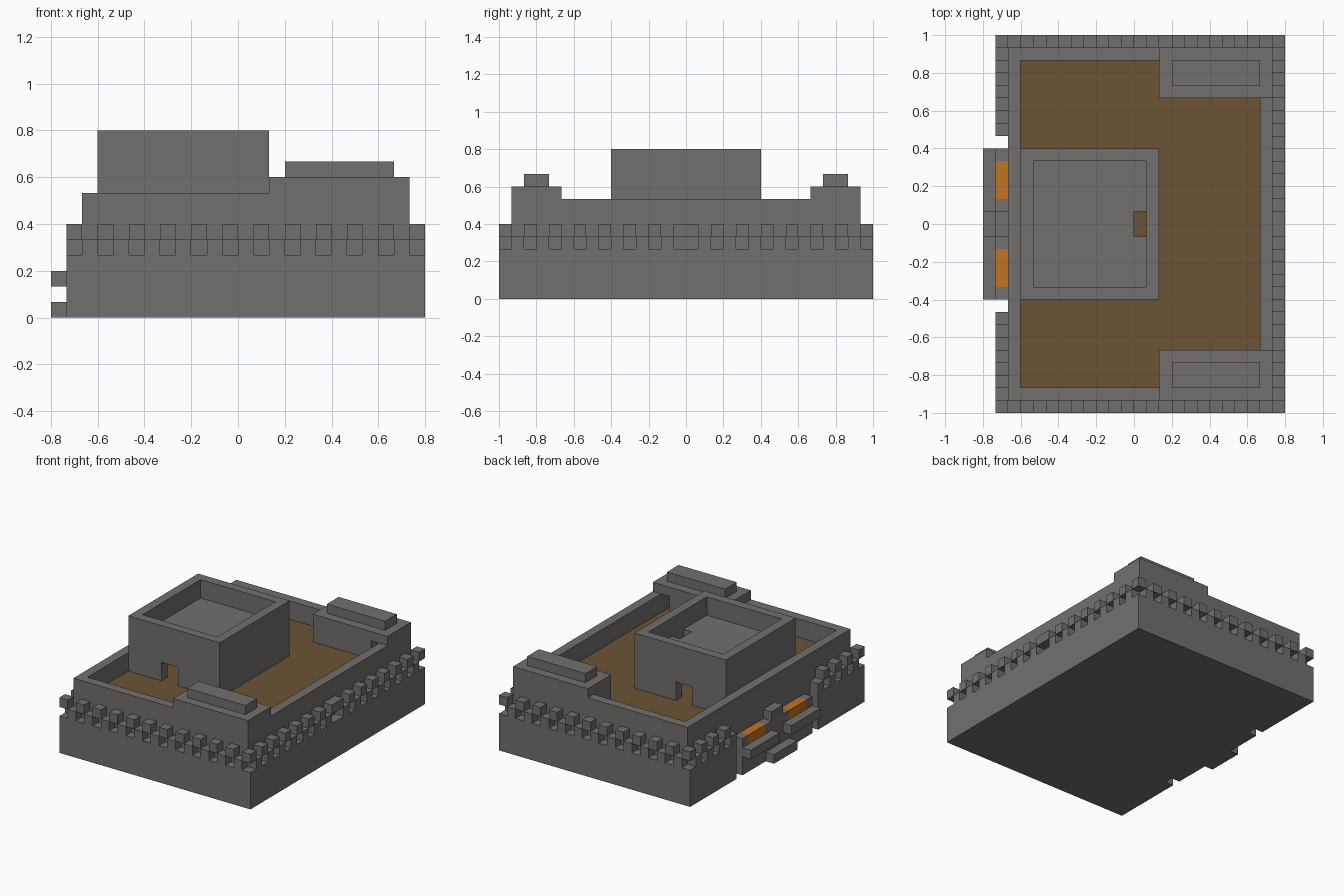
import bpy
import bmesh

U = 1 / 15  # one building block

default = bpy.data.objects.get("Cube")
if default:
    bpy.data.objects.remove(default, do_unlink=True)


def material(name, rgb):
    mat = bpy.data.materials.new(name)
    mat.use_nodes = True
    mat.diffuse_color = (*rgb, 1)
    mat.node_tree.nodes["Principled BSDF"].inputs["Base Color"].default_value = (*rgb, 1)
    return mat


STONE = material("grey stone", (0.165, 0.163, 0.158))
WOOD = material("brown planks", (0.15, 0.088, 0.034))
GLOW = material("orange glow", (0.55, 0.17, 0.014))


def blocks(name, spans, mat=STONE):
    """One object made of boxes; each span is (x0, x1, y0, y1, z0, z1) in blocks."""
    bm = bmesh.new()
    for x0, x1, y0, y1, z0, z1 in spans:
        cube = bmesh.ops.create_cube(bm, size=1)["verts"]
        for v in cube:
            v.co.x = (x1 if v.co.x > 0 else x0) * U
            v.co.y = (y1 if v.co.y > 0 else y0) * U
            v.co.z = (z1 if v.co.z > 0 else z0) * U
    mesh = bpy.data.meshes.new(name)
    bm.to_mesh(mesh)
    bm.free()
    mesh.materials.append(mat)
    obj = bpy.data.objects.new(name, mesh)
    bpy.context.collection.objects.link(obj)
    return obj


def both(spans):
    """Add the copy of each span mirrored across y = 0."""
    return spans + [(a, b, -d, -c, e, f) for a, b, c, d, e, f in spans]


def ring(x0, x1, y, z0, z1):
    """Four walls, one block thick."""
    return both([(x0, x1, y - 1, y, z0, z1)]) + [
        (x0, x0 + 1, 1 - y, y - 1, z0, z1), (x1 - 1, x1, 1 - y, y - 1, z0, z1)]


# Foundation, with a slot on each side of the gate
blocks("foundation", [(-10, 12, -15, 15, 0, 4)] + both([(-11, -10, 7, 15, 0, 4)]))

# Rampart and courtyard floor
blocks("rampart", ring(-10, 11, 14, 4, 8))
blocks("courtyard_floor", [(-9, 10, -13, 13, 4, 6)], WOOD)

# Battlements: blocks alternate between a low and a raised course
cells = set()
for i in range(23):
    cells |= {(i - 11, 14, i % 2), (i - 11, -15, i % 2)}
for i in range(15):
    for y in (14 - i, i - 15):
        cells.add((11, y, i % 2))
        if i < 8:
            cells.add((-11, y, i % 2))
blocks("battlements", [(x, x + 1, y, y + 1, 5 - low, 6 - low)
                       for x, y, low in sorted(cells)])

# Gatehouse front with glowing braziers and ledges
blocks("gate_front", [(-11, -10, -6, 6, 0, 3), (-11, -10, -2, 2, 3, 4),
                      (-11, -10, -1, 1, 4, 5)] + both([(-11, -10, 5, 6, 3, 4)]))
blocks("gate_braziers", both([(-11, -10, 2, 5, 3, 4)]), GLOW)
blocks("gate_ledges", both([(-12, -11, 1, 6, 2, 3)]))
blocks("gate_step", [(-12, -11, -2, 2, 0, 1)])

# Hollow keep with two doorways and a roof hatch
blocks("keep_walls",
       both([(-9, -5, 5, 6, 6, 8), (-3, 2, 5, 6, 6, 8), (-9, 2, 5, 6, 8, 12)])
       + [(-9, -8, -5, 5, 6, 12), (1, 2, -5, 5, 6, 12)])
blocks("keep_roof", [(-8, 0, -5, 5, 9, 10)] + both([(0, 1, 1, 5, 9, 10)]))

# Corner bastions with a small doorway
blocks("bastions", both([(2, 9, 10, 11, 6, 8), (2, 3, 11, 13, 6, 8),
                         (2, 11, 10, 14, 8, 9)]))
blocks("bastion_caps", both([(3, 10, 11, 13, 9, 10)]))
